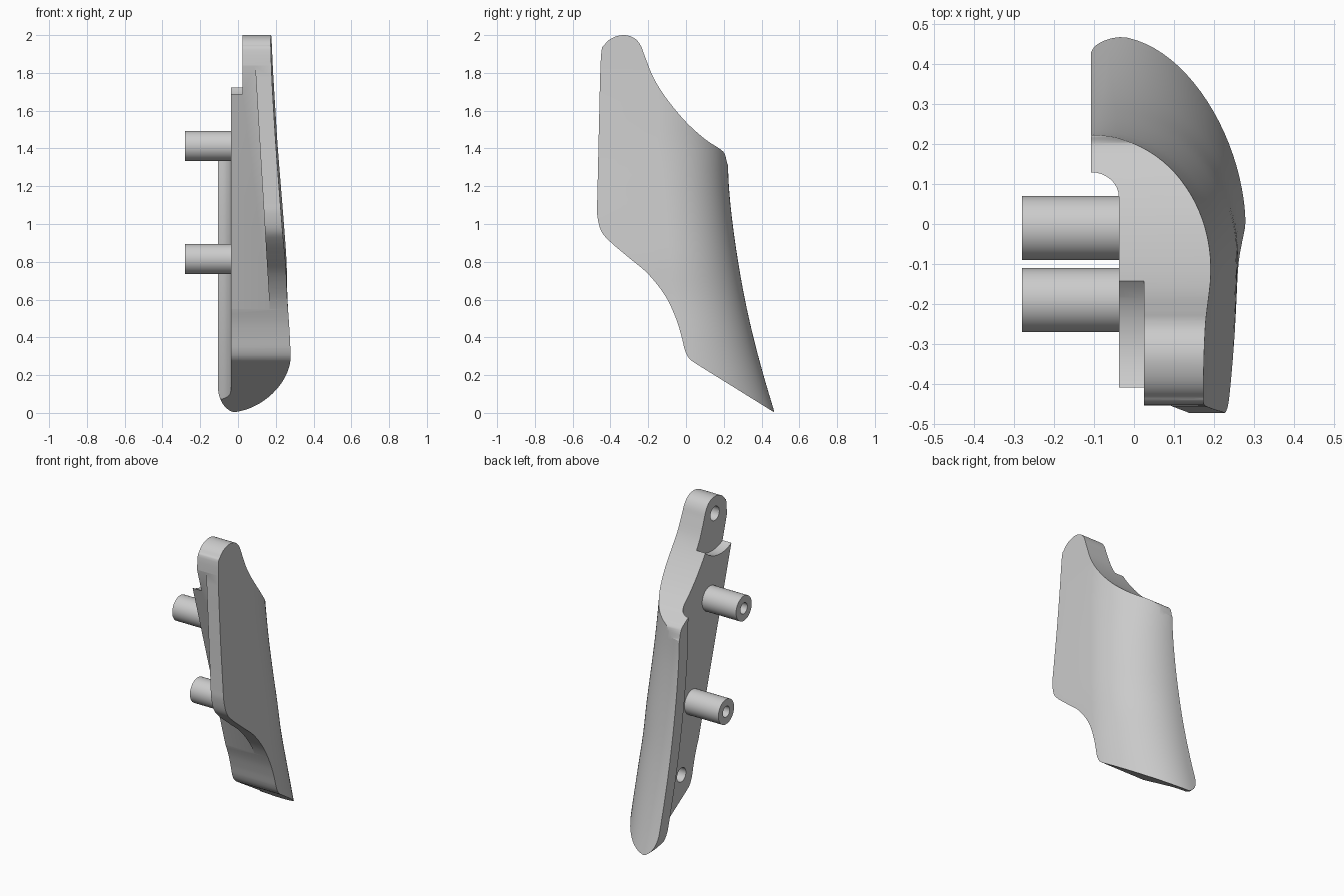
import bpy, bmesh, math
from mathutils import Vector

if "Cube" in bpy.data.objects:
    bpy.data.objects.remove(bpy.data.objects["Cube"])

grey = bpy.data.materials.new("light_grey")
grey.use_nodes = True
grey.diffuse_color = (0.6, 0.6, 0.6, 1)
grey.node_tree.nodes["Principled BSDF"].inputs["Base Color"].default_value = (0.6, 0.6, 0.6, 1)


def spline(points, steps=5):
    """Smooth curve through the given points."""
    p = [Vector(q) for q in points]
    p = [2 * p[0] - p[1]] + p + [2 * p[-1] - p[-2]]
    out = []
    for a, b, c, d in zip(p, p[1:], p[2:], p[3:]):
        for i in range(steps):
            t = i / steps
            out.append(0.5 * (2 * b + (c - a) * t + (2 * a - 5 * b + 4 * c - d) * t ** 2
                              + (3 * b - a - 3 * c + d) * t ** 3))
    return out + [p[-2]]


def solid(name, rings):
    """Closed solid lofted through rings of equal point count."""
    bm = bmesh.new()
    loops = [[bm.verts.new(co) for co in ring] for ring in rings]
    for low, high in zip(loops, loops[1:]):
        for i in range(len(low)):
            j = (i + 1) % len(low)
            bm.faces.new((low[i], low[j], high[j], high[i]))
    bm.faces.new(loops[0])
    bm.faces.new(loops[-1])
    bmesh.ops.recalc_face_normals(bm, faces=bm.faces)
    mesh = bpy.data.meshes.new(name)
    bm.to_mesh(mesh)
    bm.free()
    ob = bpy.data.objects.new(name, mesh)
    bpy.context.collection.objects.link(ob)
    mesh.materials.append(grey)
    return ob


def rod(name, y, z, radius, x0, x1):
    """Cylinder along x."""
    turn = [2 * math.pi * i / 48 for i in range(48)]
    return solid(name, [[(x, y + radius * math.cos(a), z + radius * math.sin(a))
                         for a in turn] for x in (x0, x1)])


def combine(ob, tool, operation="DIFFERENCE"):
    """Apply a boolean and remove the tool."""
    mod = ob.modifiers.new("shape", "BOOLEAN")
    mod.operation, mod.object, mod.solver = operation, tool, "EXACT"
    bpy.context.view_layer.objects.active = ob
    bpy.ops.object.modifier_apply(modifier=mod.name)
    bpy.data.objects.remove(tool)


def finish(ob):
    bpy.ops.object.select_all(action="DESELECT")
    ob.select_set(True)
    bpy.context.view_layer.objects.active = ob
    bpy.ops.object.shade_smooth_by_angle(angle=math.radians(28))


INNER, LIP = -0.038, -0.107

# Horizontal sections: height, back edge, outer width
levels = spline([(-0.1, 0.505, 0.285), (0, 0.47, 0.285), (0.2, 0.41, 0.283), (0.4, 0.357, 0.275),
                 (0.6, 0.312, 0.262), (0.8, 0.276, 0.257), (1.0, 0.247, 0.243), (1.2, 0.227, 0.227),
                 (1.4, 0.22, 0.211), (1.6, 0.215, 0.198), (1.8, 0.215, 0.187), (2.1, 0.215, 0.177)], 4)


def section(z, back, width):
    t = min(max(z / 1.45, 0), 1)
    mid, x0 = -0.15 * t, -0.06 - 0.046 * t
    ring = [(width - 0.03 * (mid + 0.7), -0.7, z)]
    for i in range(25):                     # rounded outside and back
        a = math.pi / 2 * i / 24
        ring.append((x0 + (width - x0) * math.cos(a), mid + (back - mid) * math.sin(a), z))
    ring.append((LIP, back - 0.001, z))
    root = back - 0.09
    for i in range(9):                      # hollow fillet from lip to inner plane
        a = math.pi / 2 * i / 8
        ring.append((LIP + (INNER - LIP) * math.sin(a), root - 0.06 * (1 - math.cos(a)), z))
    return ring + [(INNER, -0.7, z)]


grip = solid("grip_panel", [section(*level) for level in levels])

# Side outline trims the lofted body
upper = spline([(-0.468, 1.2), (-0.46, 1.55), (-0.45, 1.89), (-0.43, 1.95), (-0.39, 1.985), (-0.33, 2.0),
                (-0.275, 1.985), (-0.24, 1.945), (-0.215, 1.88), (-0.17, 1.77), (-0.1, 1.66),
                (0, 1.54), (0.1, 1.45), (0.18, 1.397), (0.205, 1.37), (0.218, 1.32)])
lower = spline([(0.06, 0.256), (0.02, 0.285), (-0.005, 0.33), (-0.025, 0.41), (-0.055, 0.505),
                (-0.11, 0.62), (-0.2, 0.735), (-0.3, 0.82), (-0.4, 0.905), (-0.45, 0.965),
                (-0.47, 1.05), (-0.47, 1.12)])
outline = [tuple(p) for p in upper] + [(0.3, 1.2), (0.7, 1.0), (0.7, -0.142)] + [tuple(p) for p in lower]
combine(grip, solid("outline", [[(x, y, z) for y, z in outline] for x in (-0.5, 0.5)]), "INTERSECT")

# Slanted recess behind the front edge
wedge = [(0, 0.3), (-0.456, 1.85), (-0.8, 1.85), (-0.8, 0.3)]
combine(grip, solid("recess", [[(-1, y, z) for y, z in wedge],
                               [(0.09 + (1.85 - z) * 0.06, y, z) for y, z in wedge]]))

# Round step around the upper screw, and rounded heel corner
combine(grip, rod("step", -0.3, 1.89, 0.23, -0.5, 0.025))
heel = [tuple(p) for p in spline([(-0.11, 0.15), (-0.098, 0.085), (-0.075, 0.04), (-0.04, 0.01), (0, 0)])]
heel += [(0, -0.3), (-0.4, -0.3), (-0.4, 0.15)]
combine(grip, solid("heel", [[(x, y, z) for x, z in heel] for y in (-1, 1)]))

# Blind screw holes
for y, z in ((-0.33, 1.89), (0.10, 0.385)):
    combine(grip, rod("hole", y, z, 0.045, -0.5, 0.1))
finish(grip)

# Hollow mounting pegs
for name, y, z in (("upper_peg", -0.19, 1.413), ("lower_peg", -0.01, 0.815)):
    peg = rod(name, y, z, 0.08, -0.28, -0.01)
    combine(peg, rod("bore", y, z, 0.035, -0.5, -0.05))
    finish(peg)
